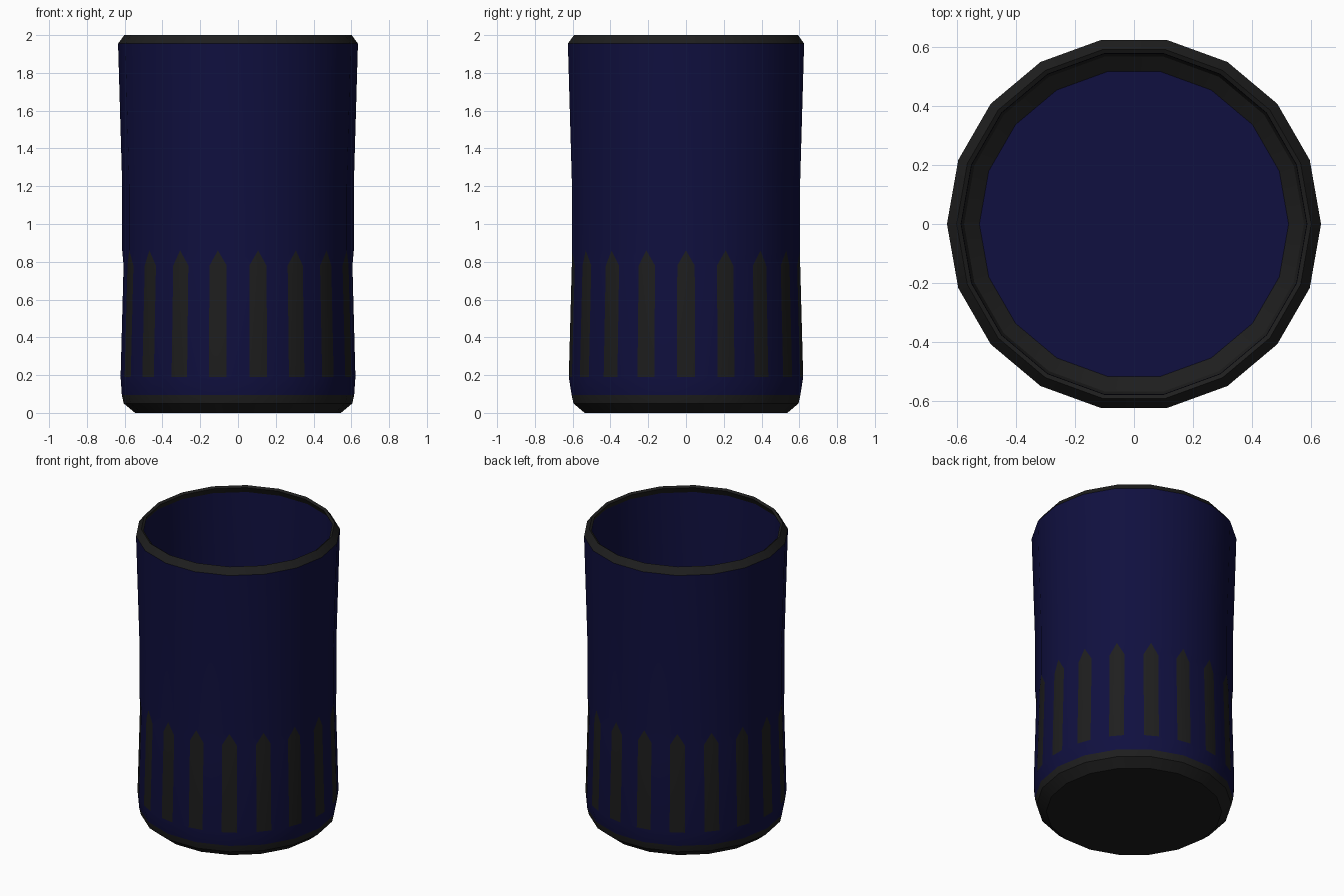
import bpy, bmesh
from math import cos, sin, pi

if "Cube" in bpy.data.objects:
    bpy.data.objects.remove(bpy.data.objects["Cube"])

N = 18
BLUE, BLACK = 0, 1
bm = bmesh.new()


def ring(r, z):
    return [bm.verts.new((r * cos(2 * pi * i / N), r * sin(2 * pi * i / N), z)) for i in range(N)]


def split_ring(r, z, t=0.22):
    """Ring with each corner cut flat: a pair of points per corner."""
    c = [(r * cos(2 * pi * i / N), r * sin(2 * pi * i / N)) for i in range(N)]

    def lerp(a, b):
        return bm.verts.new((a[0] + (b[0] - a[0]) * t, a[1] + (b[1] - a[1]) * t, z))
    return [(lerp(c[i], c[i - 1]), lerp(c[i], c[(i + 1) % N])) for i in range(N)]


def face(verts, mat):
    bm.faces.new(verts).material_index = mat


def bridge(a, b, mat):
    for i in range(N):
        j = (i + 1) % N
        face((a[i], a[j], b[j], b[i]), mat)


def loft(first, profile):
    for r, z, mat in profile:
        nxt = ring(r, z)
        bridge(first, nxt, mat)
        first = nxt
    return first


# base disc and lower wall
base = ring(0.545, 0)
face(base[::-1], BLACK)
low = loft(base, [(0.605, 0.05, BLACK), (0.615, 0.095, BLACK)])

# pointed flat stripes cut across the corners
s0 = split_ring(0.63, 0.19)
s1 = split_ring(0.614, 0.78)
tips = ring(0.613, 0.86)
for i in range(N):
    j = (i + 1) % N
    face((low[i], s0[i][1], s0[i][0]), BLUE)
    face((low[i], low[j], s0[j][0], s0[i][1]), BLUE)
    face((s0[i][0], s0[i][1], s1[i][1], s1[i][0]), BLACK)
    face((s0[i][1], s0[j][0], s1[j][0], s1[i][1]), BLUE)
    face((s1[i][0], s1[i][1], tips[i]), BLACK)
    face((s1[i][1], s1[j][0], tips[j], tips[i]), BLUE)

# upper wall, rim, then down the inside to the floor
floor = loft(tips, [
    (0.613, 1.2, BLUE), (0.635, 1.955, BLUE),
    (0.602, 2.0, BLACK), (0.587, 1.99, BLACK), (0.608, 1.95, BLACK),
    (0.586, 1.2, BLUE), (0.586, 0.86, BLUE), (0.602, 0.19, BLUE),
    (0.59, 0.1, BLUE), (0.577, 0.065, BLACK), (0.525, 0.025, BLACK)])
face(floor, BLUE)

mesh = bpy.data.meshes.new("cup")
bm.to_mesh(mesh)
bm.free()
for name, col in (("blue", (0.005, 0.005, 0.05, 1)), ("black", (0.013, 0.013, 0.013, 1))):
    m = bpy.data.materials.new(name)
    m.diffuse_color = col
    m.use_nodes = True
    m.node_tree.nodes["Principled BSDF"].inputs["Base Color"].default_value = m.diffuse_color
    mesh.materials.append(m)
cup = bpy.data.objects.new("cup", mesh)
bpy.context.collection.objects.link(cup)
bpy.context.view_layer.objects.active = cup
cup.select_set(True)
bpy.ops.object.shade_smooth_by_angle(angle=0.45)
